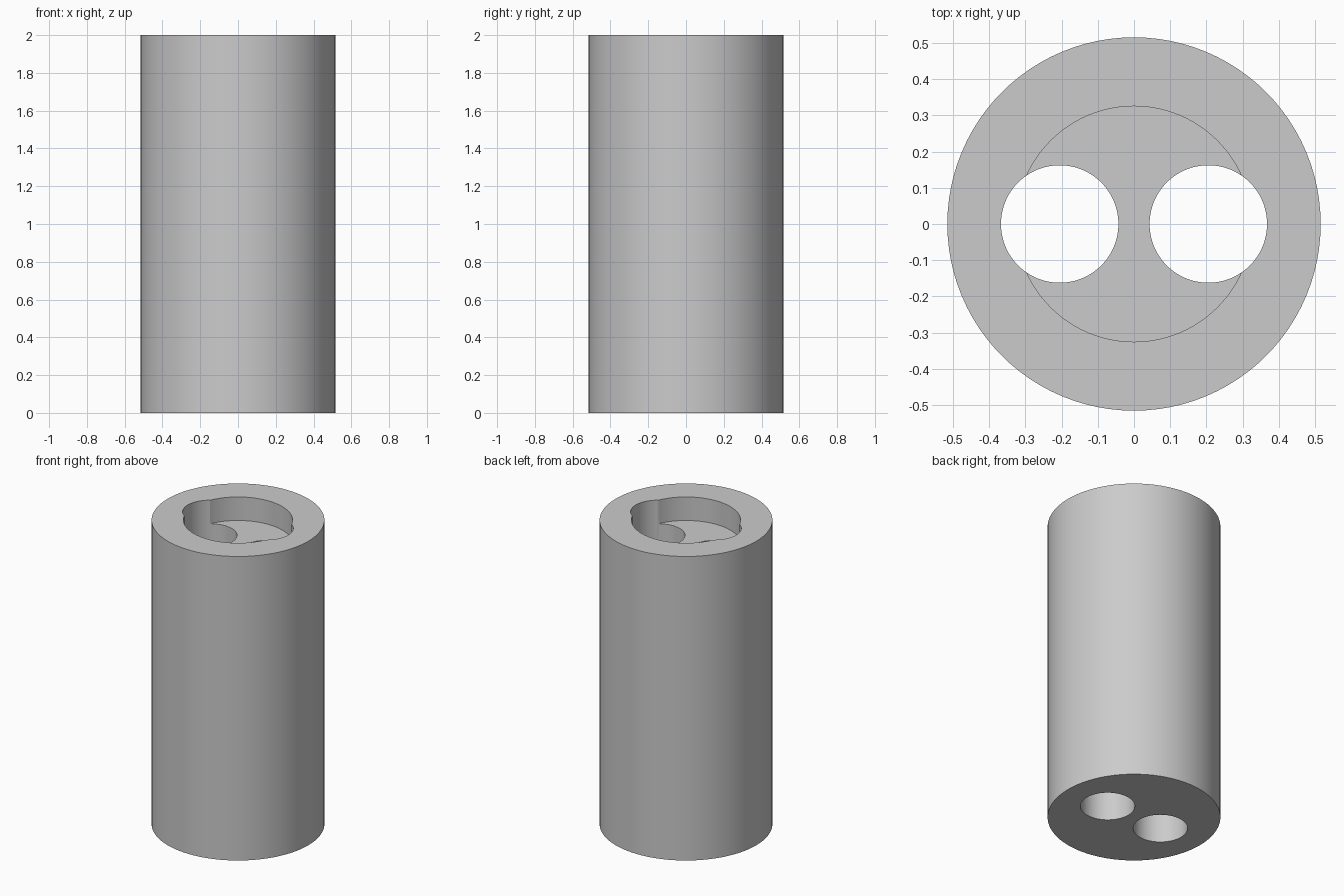
import bpy
import math

cube = bpy.data.objects.get("Cube")
if cube:
    bpy.data.objects.remove(cube, do_unlink=True)

HEIGHT = 2.0
RADIUS = 0.515
BORE_RADIUS = 0.162
BORE_OFFSET = 0.205
RECESS_RADIUS = 0.325
RECESS_FLOOR = 1.845

# Single plain grey material
grey = bpy.data.materials.new("light_grey")
grey.use_nodes = True
grey.diffuse_color = (0.6, 0.6, 0.6, 1)
grey.node_tree.nodes["Principled BSDF"].inputs["Base Color"].default_value = (0.6, 0.6, 0.6, 1)


def cylinder(name, radius, bottom, top, x=0.0):
    bpy.ops.mesh.primitive_cylinder_add(
        vertices=96, radius=radius, depth=top - bottom,
        location=(x, 0, (bottom + top) / 2))
    obj = bpy.context.object
    obj.name = name
    obj.data.materials.append(grey)
    return obj


def cut(target, cutter):
    cutter.hide_render = True
    mod = target.modifiers.new("cut", 'BOOLEAN')
    mod.operation = 'DIFFERENCE'
    mod.solver = 'EXACT'
    mod.object = cutter
    bpy.ops.object.select_all(action='DESELECT')
    target.select_set(True)
    bpy.context.view_layer.objects.active = target
    bpy.ops.object.modifier_apply(modifier=mod.name)
    bpy.data.objects.remove(cutter, do_unlink=True)


# Outer body
body = cylinder("cylindrical_body", RADIUS, 0, HEIGHT)

# Shallow round recess in the top
cut(body, cylinder("recess_cutter", RECESS_RADIUS, RECESS_FLOOR, HEIGHT + 0.1))

# Two bores running the full height
for side in (-1, 1):
    cut(body, cylinder("bore_cutter", BORE_RADIUS, -0.1, HEIGHT + 0.2, side * BORE_OFFSET))

# Smooth walls with crisp rims
bpy.ops.object.shade_smooth_by_angle(angle=math.radians(30))
